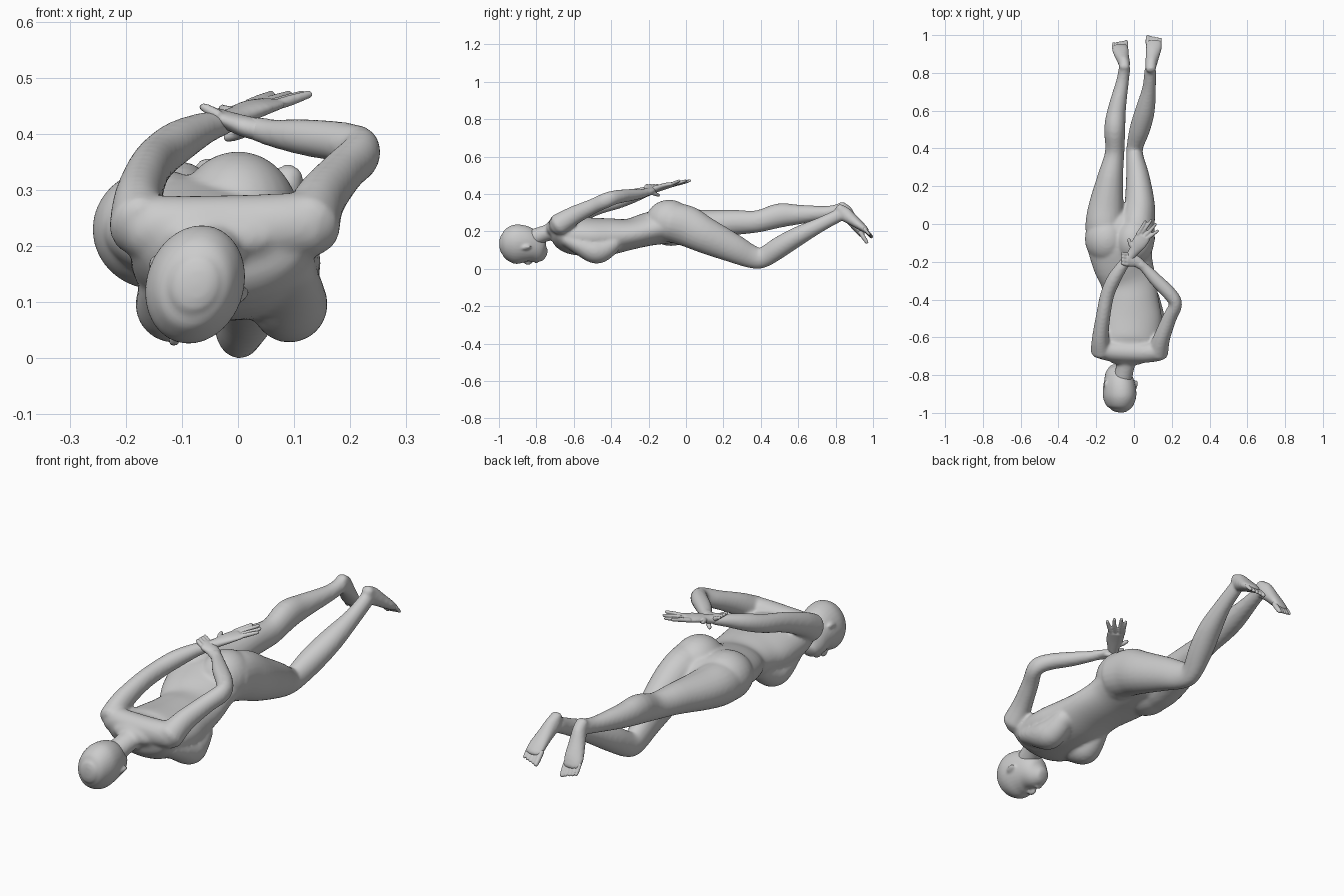
import bpy, bmesh, math
from mathutils import Vector, Matrix


def smooth_path(pts, n=4):
    """Catmull-Rom through tuples (x, y, z, half width, half thickness)."""
    out = []
    for i in range(len(pts) - 1):
        p0, p1 = pts[max(i - 1, 0)], pts[i]
        p2, p3 = pts[i + 1], pts[min(i + 2, len(pts) - 1)]
        for k in range(n):
            t = k / n
            out.append([0.5 * (2 * b + (c - a) * t + (2 * a - 5 * b + 4 * c - d) * t * t
                               + (3 * b - a - 3 * c + d) * t ** 3)
                        for a, b, c, d in zip(p0, p1, p2, p3)])
    out.append(list(pts[-1]))
    return out


def loft(bm, pts, up=(0, 0, 1), n=24, cap=0.6):
    """Closed elliptical tube with rounded ends."""
    s = smooth_path(pts)
    P = [Vector(q[:3]) for q in s]
    up = Vector(up)
    rings = []
    tip = {}
    for i, q in enumerate(s):
        t = (P[min(i + 1, len(P) - 1)] - P[max(i - 1, 0)]).normalized()
        side = t.cross(up).normalized()
        nrm = side.cross(t)
        levels = [(0, 1)]
        if i == 0:
            levels = [(-0.85, 0.5), (-0.5, 0.85), (0, 1)]
            tip[0] = bm.verts.new(P[i] - t * min(q[3], q[4]) * cap)
        if i == len(s) - 1:
            levels = [(0, 1), (0.5, 0.85), (0.85, 0.5)]
            tip[1] = bm.verts.new(P[i] + t * min(q[3], q[4]) * cap)
        for off, f in levels:
            c = P[i] + t * off * min(q[3], q[4]) * cap
            rings.append([bm.verts.new(c + side * (math.cos(a) * q[3] * f) + nrm * (math.sin(a) * q[4] * f))
                          for a in (2 * math.pi * k / n for k in range(n))])
    for r0, r1 in zip(rings, rings[1:]):
        for k in range(n):
            bm.faces.new((r0[k], r0[(k + 1) % n], r1[(k + 1) % n], r1[k]))
    for k in range(n):
        bm.faces.new((tip[0], rings[0][(k + 1) % n], rings[0][k]))
        bm.faces.new((tip[1], rings[-1][k], rings[-1][(k + 1) % n]))


def ball(bm, c, r, roll=0, pitch=0):
    m = (Matrix.Translation(c) @ Matrix.Rotation(roll, 4, 'Y') @ Matrix.Rotation(pitch, 4, 'X')
         @ Matrix.Diagonal((*r, 1)))
    bmesh.ops.create_uvsphere(bm, u_segments=24, v_segments=16, radius=1, matrix=m)


def finish(bm, name, voxel, smooth):
    bmesh.ops.recalc_face_normals(bm, faces=bm.faces)
    me = bpy.data.meshes.new(name)
    bm.to_mesh(me)
    bm.free()
    me.polygons.foreach_set("use_smooth", [True] * len(me.polygons))
    ob = bpy.data.objects.new(name, me)
    bpy.context.collection.objects.link(ob)
    r = ob.modifiers.new("blend", 'REMESH')
    r.mode, r.voxel_size, r.use_smooth_shade = 'VOXEL', voxel, True
    s = ob.modifiers.new("soften", 'SMOOTH')
    s.iterations, s.factor = smooth, 0.5
    return ob


# Torso, shoulders, neck, chest and seat
bm = bmesh.new()
loft(bm, [(-.03, -.725, .22, .1, .04), (-.03, -.69, .212, .155, .068), (-.027, -.62, .182, .165, .1),
          (-.02, -.5, .17, .168, .103), (-.02, -.4, .173, .15, .097), (-.03, -.3, .185, .146, .083),
          (-.06, -.2, .212, .16, .089), (-.075, -.1, .23, .172, .095), (-.08, 0, .228, .15, .08),
          (-.08, .05, .22, .09, .05)], n=40)
loft(bm, [(-.175, -.665, .235, .05, .058), (-.1, -.675, .232, .055, .058), (.05, -.68, .235, .055, .058),
          (.135, -.675, .24, .05, .058)])
loft(bm, [(-.033, -.66, .205, .085, .062), (-.04, -.705, .2, .06, .052), (-.045, -.75, .19, .049, .044),
          (-.065, -.84, .155, .05, .05)])
for x, s in ((.092, 1), (-.115, -1)):
    loft(bm, [(x - s * .01, -.64, .16, .055, .04), (x - s * .003, -.57, .125, .063, .05),
              (x, -.49, .095, .068, .066), (x - s * .003, -.44, .105, .06, .062),
              (x - s * .01, -.38, .14, .05, .045)])
ball(bm, (0, -.09, .255), (.107, .125, .114))
ball(bm, (-.145, -.08, .23), (.115, .13, .108))

# Legs
loft(bm, [(-.15, -.08, .218, .1, .093), (-.155, 0, .225, .102, .095), (-.147, .1, .232, .092, .084),
          (-.125, .25, .247, .068, .069), (-.102, .38, .253, .051, .059), (-.102, .5, .285, .056, .065),
          (-.092, .6, .29, .049, .053), (-.062, .75, .3, .034, .036), (-.05, .825, .315, .031, .035)])
loft(bm, [(.012, -.08, .25, .1, .105), (.02, 0, .23, .09, .109), (.03, .1, .18, .081, .097),
          (.02, .25, .111, .062, .078), (.005, .35, .065, .047, .062), (.005, .41, .06, .044, .055),
          (.03, .5, .115, .054, .057), (.058, .6, .175, .052, .051), (.08, .72, .237, .036, .039),
          (.086, .815, .285, .031, .035)])

# Feet, heel to ball
loft(bm, [(.088, .818, .33, .026, .022), (.09, .845, .297, .031, .038), (.098, .89, .262, .037, .031),
          (.105, .935, .228, .044, .023), (.106, .965, .203, .042, .016)])
loft(bm, [(-.05, .828, .343, .026, .022), (-.052, .852, .306, .031, .038), (-.062, .885, .262, .037, .031),
          (-.072, .922, .212, .044, .023), (-.075, .942, .18, .042, .016)])

# Arms
loft(bm, [(-.175, -.67, .235, .055, .062), (-.178, -.6, .28, .044, .052), (-.162, -.48, .33, .038, .044),
          (-.14, -.37, .36, .037, .041), (-.105, -.29, .387, .037, .038), (-.06, -.22, .41, .03, .029),
          (-.02, -.17, .422, .025, .021)])
loft(bm, [(.125, -.68, .235, .057, .06), (.148, -.6, .285, .044, .05), (.187, -.5, .333, .038, .041),
          (.22, -.425, .367, .035, .041), (.19, -.37, .384, .037, .037), (.12, -.3, .394, .035, .033),
          (.06, -.235, .402, .027, .025), (.025, -.205, .412, .024, .021)])
finish(bm, "body", .0075, 9)

# Head with nose, brow, chin and ears, rolled so the face looks down and left
bm = bmesh.new()
roll = .33
up = (math.sin(roll), 0, math.cos(roll))
loft(bm, [(-.077, -.982, .132, .046, .055), (-.076, -.965, .132, .067, .082), (-.076, -.92, .132, .085, .106),
          (-.078, -.87, .129, .085, .104), (-.084, -.82, .113, .075, .087), (-.094, -.785, .088, .06, .062),
          (-.1, -.76, .075, .038, .038)], up=up, n=32, cap=.35)
ball(bm, (-.113, -.845, .035), (.011, .024, .014), roll)
ball(bm, (-.112, -.8, .039), (.02, .01, .008), roll)
for s in (-1, 1):
    ball(bm, (-.071 + s * .083 * math.cos(roll), -.855, .14 - s * .083 * math.sin(roll)),
         (.009, .03, .014), roll + s * .35, .3)
finish(bm, "head", .006, 5)

# Left hand laid open
bm = bmesh.new()
loft(bm, [(-.03, -.185, .42, .024, .02), (-.005, -.15, .43, .026, .018), (.025, -.105, .444, .038, .016),
          (.05, -.065, .452, .04, .012)])
for base, mid, tip in (((.02, -.055), (.042, -.02), (.06, .015)), ((.04, -.048), (.068, -.012), (.092, .022)),
                       ((.06, -.06), (.09, -.03), (.115, .0)), ((.072, -.075), (.1, -.055), (.128, -.035))):
    loft(bm, [(*base, .453, .011, .01), (*mid, .462, .0095, .0095), (*tip, .471, .007, .007)], n=12)
loft(bm, [(.0, -.13, .435, .014, .013), (-.02, -.105, .44, .011, .011), (-.028, -.08, .445, .008, .008)], n=12)
finish(bm, "left_hand", .004, 2)

# Right hand holding the other wrist
bm = bmesh.new()
loft(bm, [(.045, -.222, .406, .024, .02), (.015, -.2, .413, .03, .019), (-.02, -.19, .425, .036, .016),
          (-.038, -.187, .434, .034, .013)])
for k in range(4):
    y = -.215 + k * .018
    loft(bm, [(-.035, y, .433, .01, .01), (-.052, y + .003, .443, .009, .009),
              (-.064, y + .008, .449, .007, .007)], n=12)
loft(bm, [(.02, -.19, .41, .013, .012), (.0, -.165, .4, .011, .011), (-.02, -.145, .393, .008, .008)], n=12)
finish(bm, "right_hand", .004, 2)

# Toes
for name, c, d, inner in (("right_toes", (.106, .96, .205), (0, .034, -.036), -1),
                          ("left_toes", (-.075, .938, .185), (0, .03, -.045), 1)):
    bm = bmesh.new()
    for k in range(5):
        x = c[0] + inner * (.033 - k * .0165)
        r = .0115 if k == 0 else .0085
        f = 1 - .09 * k
        loft(bm, [(x, c[1] - d[1] * .3, c[2] - d[2] * .3, r, r),
                  (x, c[1] + d[1] * .5 * f, c[2] + d[2] * .5 * f, r, r),
                  (x, c[1] + d[1] * f, c[2] + d[2] * f, r * .8, r * .8)], n=12)
    finish(bm, name, .004, 2)
